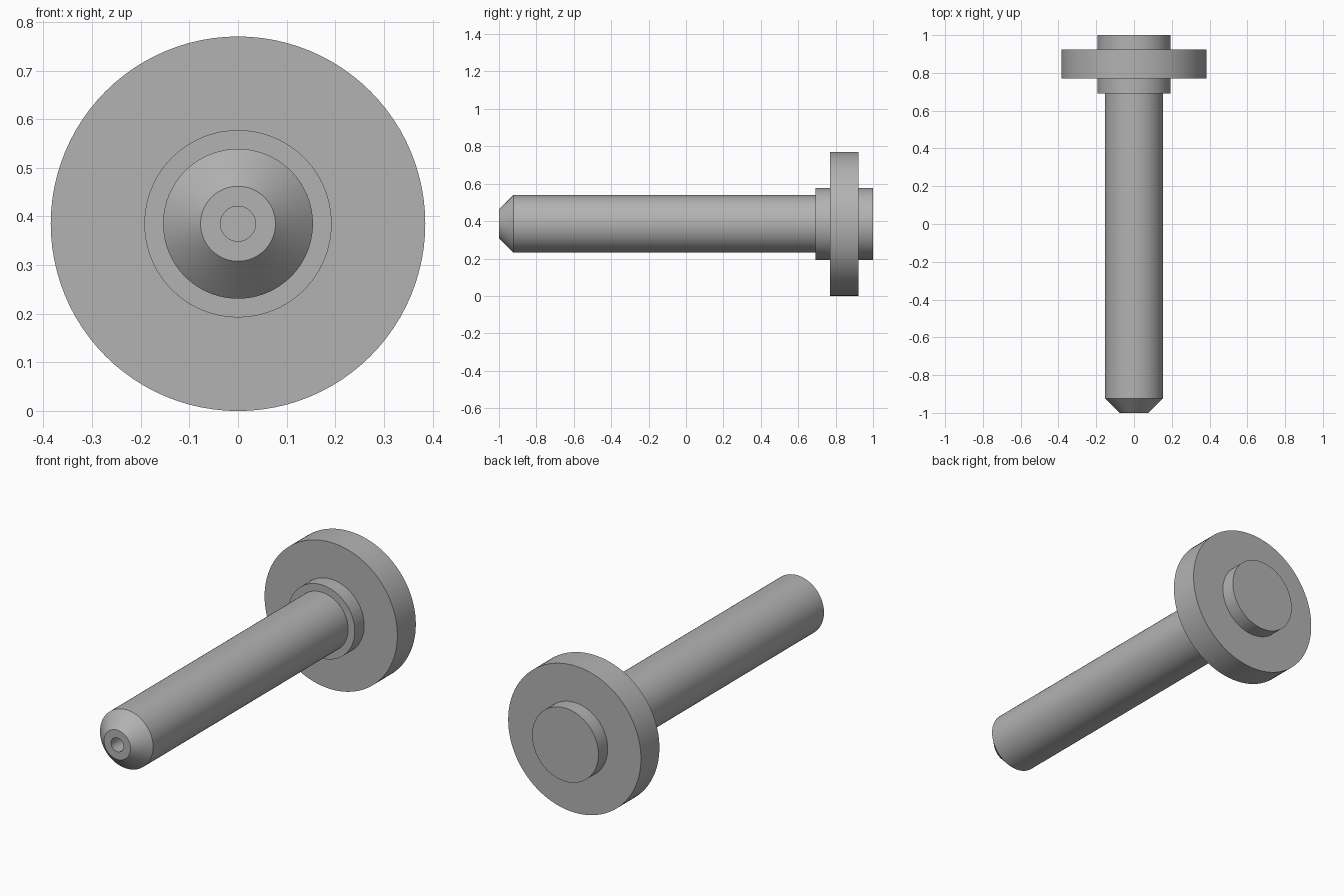
import bpy, bmesh, math
from mathutils import Matrix, Vector

if "Cube" in bpy.data.objects:
    bpy.data.objects.remove(bpy.data.objects["Cube"])

SIDES = 96
AXIS_Z = 0.385

grey = bpy.data.materials.new("steel_grey")
grey.diffuse_color = (0.45, 0.45, 0.45, 1)
grey.use_nodes = True
grey.node_tree.nodes["Principled BSDF"].inputs["Base Color"].default_value = grey.diffuse_color


def lathe(name, profile):
    """Revolve (radius, y) points around the lengthwise axis."""
    bm = bmesh.new()
    verts = [bm.verts.new((r, y, 0)) for r, y in profile]
    edges = [bm.edges.new(pair) for pair in zip(verts, verts[1:])]
    bmesh.ops.spin(bm, geom=verts + edges, cent=(0, 0, 0), axis=(0, 1, 0),
                   angle=math.tau, steps=SIDES, use_merge=True)
    bmesh.ops.remove_doubles(bm, verts=bm.verts, dist=1e-5)
    bmesh.ops.recalc_face_normals(bm, faces=bm.faces)
    # Make the normals point outward, judged by the widest face
    face = max(bm.faces, key=lambda f: Vector((f.calc_center_median().x, 0, f.calc_center_median().z)).length
               if abs(f.normal.y) < 0.1 else 0)
    c = face.calc_center_median()
    if face.normal.dot(Vector((c.x, 0, c.z))) < 0:
        bmesh.ops.reverse_faces(bm, faces=bm.faces)
    bmesh.ops.translate(bm, verts=bm.verts, vec=(0, 0, AXIS_Z))
    mesh = bpy.data.meshes.new(name)
    bm.to_mesh(mesh)
    bm.free()
    mesh.materials.append(grey)
    obj = bpy.data.objects.new(name, mesh)
    bpy.context.collection.objects.link(obj)
    bpy.ops.object.select_all(action='DESELECT')
    obj.select_set(True)
    bpy.context.view_layer.objects.active = obj
    bpy.ops.object.shade_smooth_by_angle(angle=math.radians(30))


# Shaft: blind centre hole, flat tip, chamfer and long cylinder
lathe("shaft", [(0, -0.85), (0.036, -0.85), (0.036, -1), (0.077, -1),
                (0.154, -0.923), (0.154, 0.692)])

# Flanged head: hub shoulder, wide disc and rear boss
lathe("flanged_head", [(0.154, 0.692), (0.1925, 0.692), (0.1925, 0.77),
                       (0.385, 0.77), (0.385, 0.923), (0.1925, 0.923),
                       (0.1925, 1), (0, 1)])
